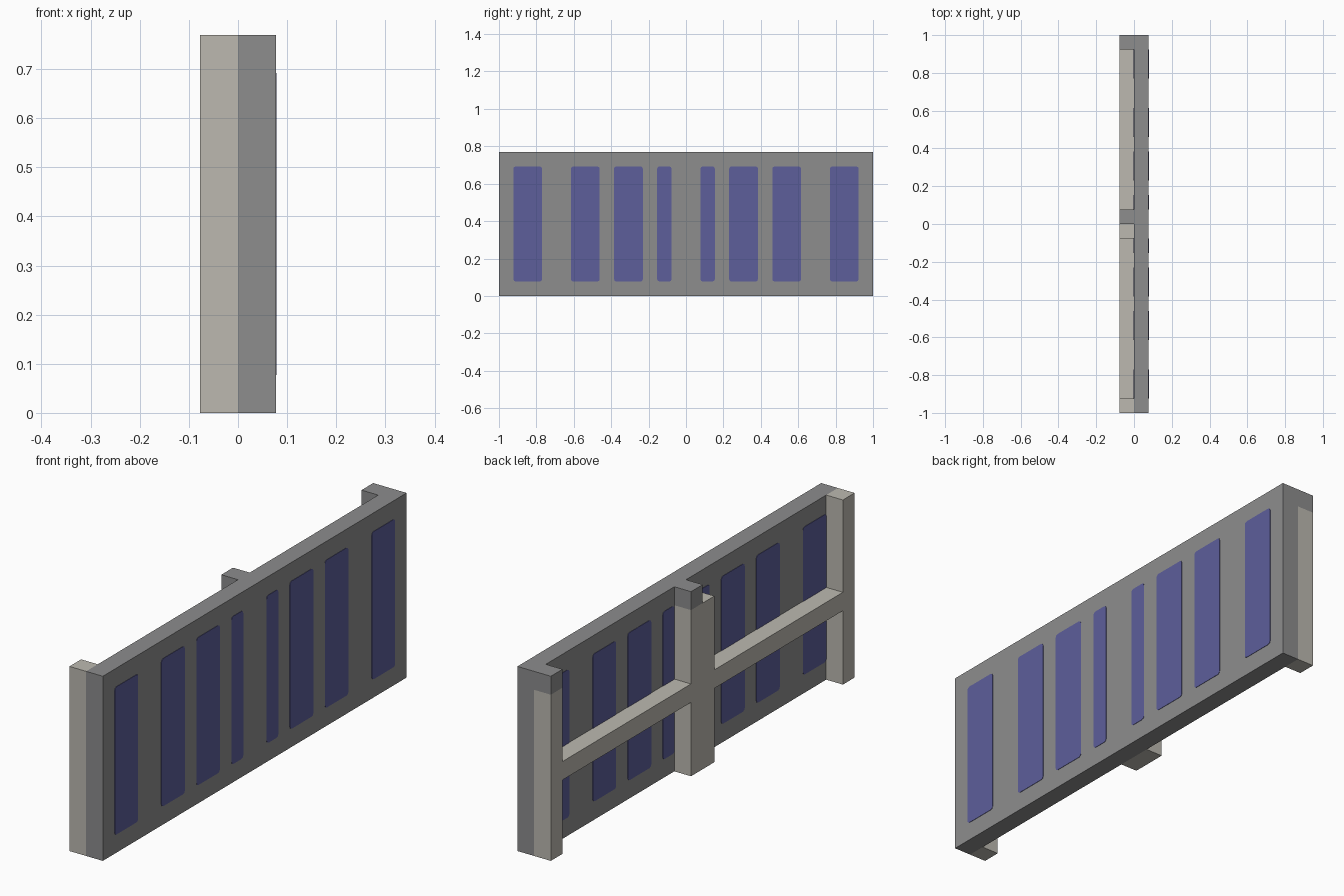
import bpy
import bmesh
from mathutils import Matrix, Vector

U = 1 / 13  # one building module; the wall is 26 long, 10 high, 2 deep with posts

cube = bpy.data.objects.get("Cube")
if cube:
    bpy.data.objects.remove(cube, do_unlink=True)


def make_material(name, color):
    mat = bpy.data.materials.new(name)
    mat.use_nodes = True
    mat.diffuse_color = (*color, 1)
    bsdf = next(n for n in mat.node_tree.nodes if n.type == 'BSDF_PRINCIPLED')
    bsdf.inputs["Base Color"].default_value = (*color, 1)
    return mat


GREY = make_material("concrete grey", (0.266, 0.266, 0.268))
BEIGE = make_material("beige plaster", (0.503, 0.485, 0.434))
BLUE = make_material("window blue", (0.109, 0.112, 0.328))


def box(name, x, y, z, mat, chamfer=0):
    """Box between (low, high) pairs given in modules; chamfer rounds its corners seen along x."""
    spans = (x, y, z)
    size = [(b - a) * U for a, b in spans]
    centre = Vector([(a + b) / 2 * U for a, b in spans])
    bm = bmesh.new()
    bmesh.ops.create_cube(bm, size=1, matrix=Matrix.Translation(centre) @ Matrix.Diagonal((*size, 1)))
    if chamfer:
        edges = [e for e in bm.edges if abs(e.verts[0].co.x - e.verts[1].co.x) > 1e-5]
        bmesh.ops.bevel(bm, geom=edges, offset=chamfer, segments=2, profile=0.5, affect='EDGES')
    mesh = bpy.data.meshes.new(name)
    bm.to_mesh(mesh)
    bm.free()
    mesh.materials.append(mat)
    obj = bpy.data.objects.new(name, mesh)
    bpy.context.collection.objects.link(obj)
    return obj


# Main wall slab
box("wall_panel", (0, 1), (-13, 13), (0, 10), GREY)

# Posts on the rear of the slab; two carry grey caps, half of the middle one stops short
POST = (-1, 0)
box("front_post", POST, (-13, -12), (0, 10), BEIGE)
box("middle_post", POST, (-1, 1), (0, 9), BEIGE)
box("middle_post_cap", POST, (0, 1), (9, 10), GREY)
box("back_post", POST, (12, 13), (0, 9), BEIGE)
box("back_post_cap", POST, (12, 13), (9, 10), GREY)

# Horizontal rails between the posts
box("front_rail", POST, (-12, -1), (4, 5), BEIGE)
box("back_rail", POST, (1, 12), (4, 5), BEIGE)

# Tall window plates, mirrored along the wall and on both faces of the slab
T = 0.02
for i, (low, high) in enumerate([(1, 2), (3, 5), (6, 8), (10, 12)]):
    for end, span in (("back", (low, high)), ("front", (-high, -low))):
        for side, x in (("outer", 1), ("inner", 0)):
            box(f"{side}_{end}_window_{i + 1}", (x - T, x + T), span, (1, 9), BLUE, chamfer=0.012)
